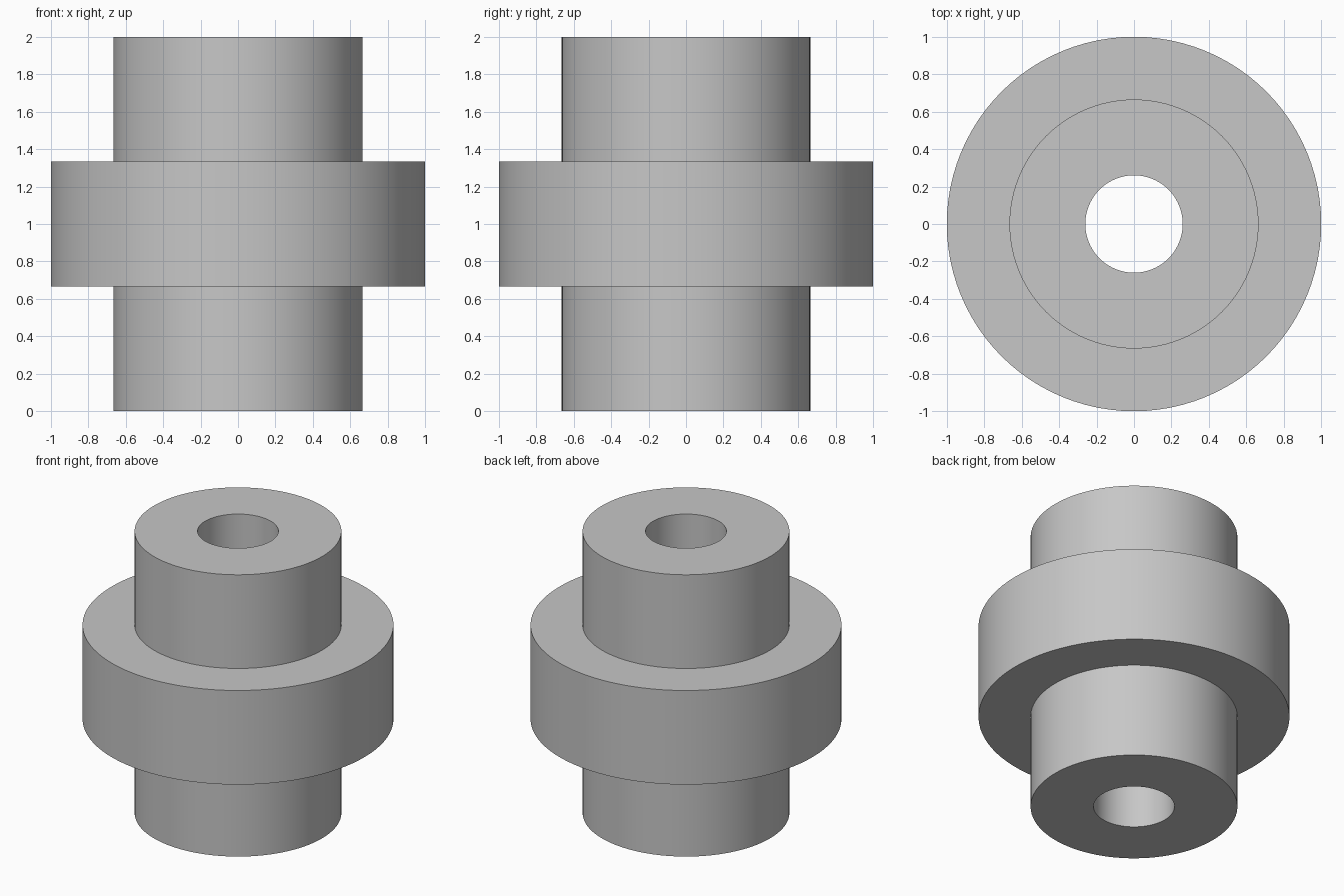
import bpy
import bmesh
from math import cos, sin, tau

cube = bpy.data.objects.get("Cube")
if cube:
    bpy.data.objects.remove(cube, do_unlink=True)

SIDES = 96
BORE, HUB, COLLAR = 0.26, 0.665, 1.0
LOW, HIGH, TOP = 0.667, 1.335, 2.0

# Plain grey material
grey = bpy.data.materials.new("plain_grey")
grey.use_nodes = True
colour = (0.57, 0.57, 0.57, 1)
grey.diffuse_color = colour
grey.node_tree.nodes["Principled BSDF"].inputs["Base Color"].default_value = colour


def lathe(name, profile):
    """Revolve a closed (radius, height) profile around z."""
    bm = bmesh.new()
    rings = [[bm.verts.new((r * cos(tau * i / SIDES), r * sin(tau * i / SIDES), z))
              for i in range(SIDES)] for r, z in profile]
    for k, ring in enumerate(rings):
        nxt = rings[(k + 1) % len(rings)]
        for i in range(SIDES):
            j = (i + 1) % SIDES
            bm.faces.new((ring[i], ring[j], nxt[j], nxt[i]))
    bmesh.ops.recalc_face_normals(bm, faces=bm.faces)
    mesh = bpy.data.meshes.new(name)
    bm.to_mesh(mesh)
    bm.free()
    mesh.materials.append(grey)
    obj = bpy.data.objects.new(name, mesh)
    bpy.context.collection.objects.link(obj)
    return obj


# Hub with a wide middle collar and a bore running right through
bushing = lathe("flanged_bushing", [
    (BORE, 0), (HUB, 0), (HUB, LOW), (COLLAR, LOW),
    (COLLAR, HIGH), (HUB, HIGH), (HUB, TOP), (BORE, TOP)])

# Smooth walls, sharp rims
bpy.ops.object.select_all(action="DESELECT")
bushing.select_set(True)
bpy.context.view_layer.objects.active = bushing
bpy.ops.object.shade_smooth_by_angle()
